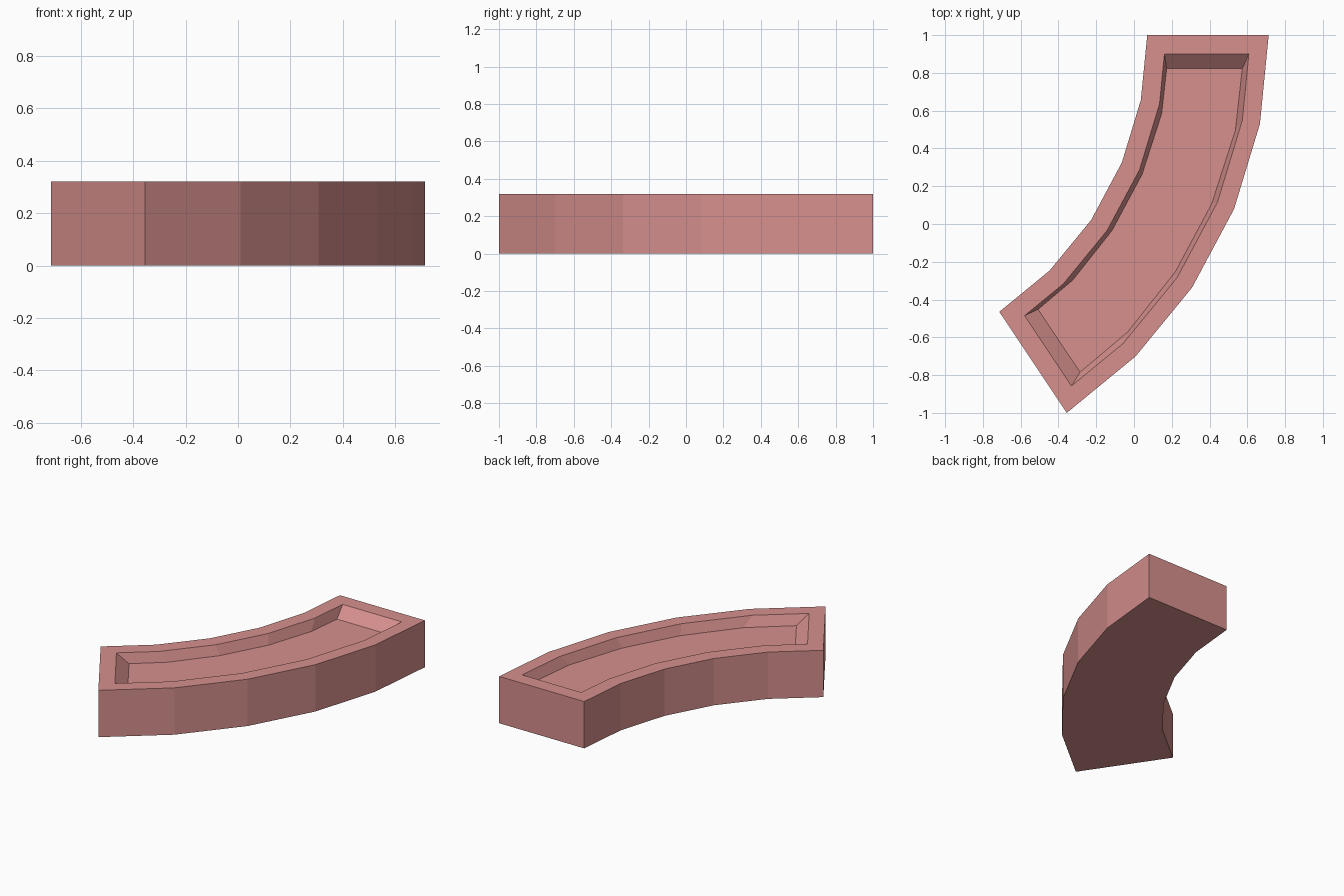
import bpy, bmesh, math

STEPS = 5
SWEEP = math.radians(56.25)
CENTRE_X, CENTRE_Y = -1.692, 1.0
HEIGHT, DEPTH = 0.32, 0.068

cube = bpy.data.objects.get("Cube")
if cube:
    bpy.data.objects.remove(cube, do_unlink=True)

clay = bpy.data.materials.new("dusty_pink")
clay.use_nodes = True
colour = (0.674, 0.279, 0.267, 1)
clay.diffuse_color = colour
clay.node_tree.nodes["Principled BSDF"].inputs["Base Color"].default_value = colour


def rail(radius, inset, squeeze):
    """Points along a faceted arc, trimmed parallel to both end faces."""
    half = SWEEP / 2
    angles = [half + (i / STEPS - 0.5) * SWEEP * squeeze for i in range(STEPS + 1)]
    points = [(radius * math.cos(a), radius * math.sin(a)) for a in angles]
    first = angles[1]
    t = inset / (radius * math.sin(first))
    x = radius * (1 - t + t * math.cos(first))
    points[0] = (x, inset)
    # Reflect the trimmed start across the middle of the sweep
    c, s = math.cos(SWEEP), math.sin(SWEEP)
    points[-1] = (x * c + inset * s, x * s - inset * c)
    return [(CENTRE_X + px, CENTRE_Y - py) for px, py in points]


bm = bmesh.new()


def outline(inner, outer, z, inset=0, squeeze=1):
    """Closed loop: along the outer rail and back along the inner one."""
    pts = rail(outer, inset, squeeze) + rail(inner, inset, squeeze)[::-1]
    return [bm.verts.new((x, y, z)) for x, y in pts]


def bridge(a, b):
    for i in range(len(a)):
        j = (i + 1) % len(a)
        bm.faces.new((a[i], a[j], b[j], b[i]))


def cap(loop):
    for i in range(STEPS):
        bm.faces.new((loop[i], loop[i + 1], loop[-2 - i], loop[-1 - i]))


# Curved block with a sloping tray sunk in the top
base = outline(1.762, 2.405, 0)
top = outline(1.762, 2.405, HEIGHT)
rim = outline(1.863, 2.31, HEIGHT, inset=0.1)
floor = outline(1.885, 2.285, HEIGHT - DEPTH, inset=0.178, squeeze=0.91)
for lower, upper in ((base, top), (top, rim), (rim, floor)):
    bridge(lower, upper)
cap(base)
cap(floor)
bmesh.ops.recalc_face_normals(bm, faces=bm.faces)

mesh = bpy.data.meshes.new("curved_tray")
bm.to_mesh(mesh)
bm.free()
mesh.materials.append(clay)
tray = bpy.data.objects.new("curved_tray", mesh)
bpy.context.collection.objects.link(tray)
